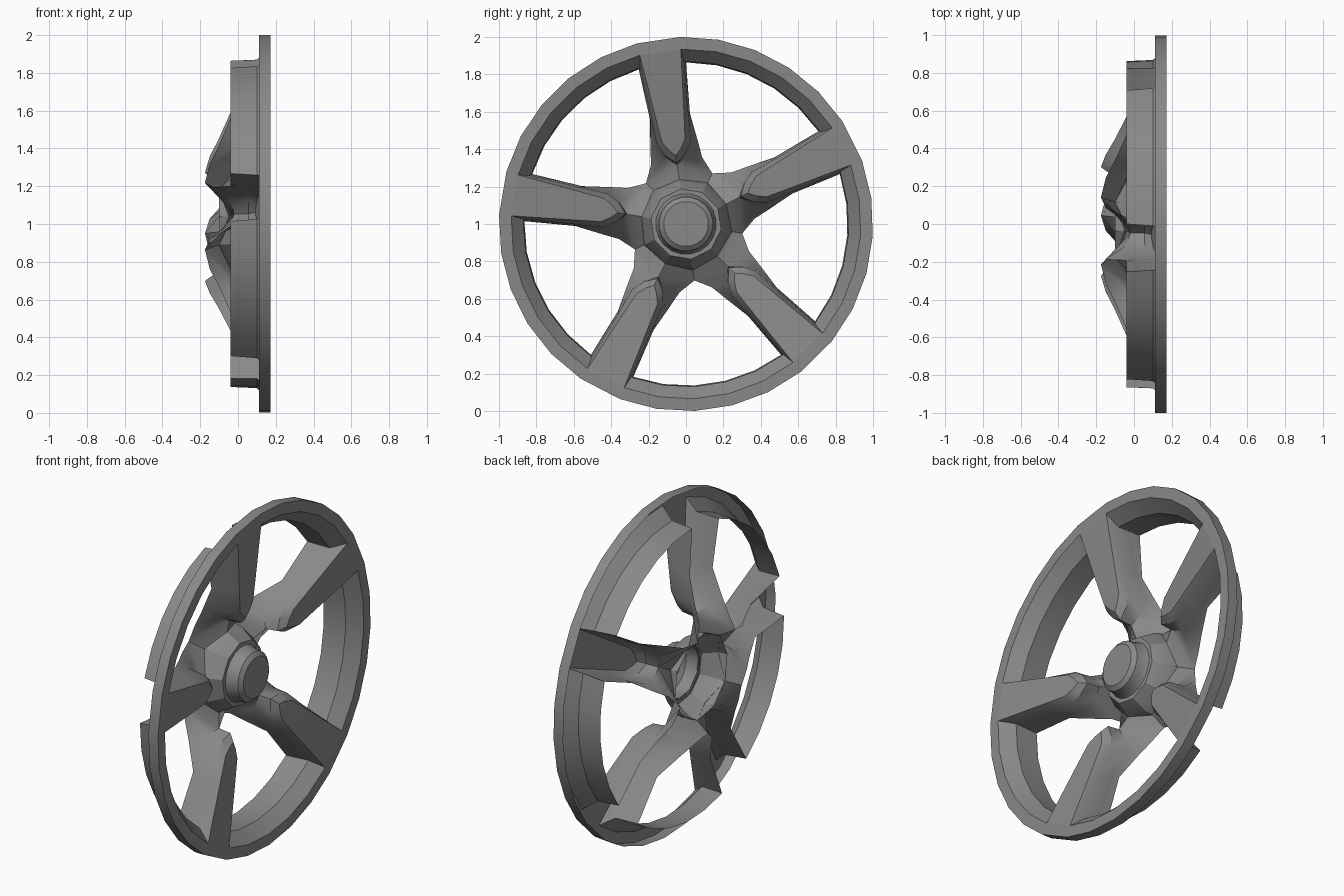
import bpy, bmesh
from math import sin, cos, pi, radians

if "Cube" in bpy.data.objects:
    bpy.data.objects.remove(bpy.data.objects["Cube"])

SPOKES = 5
FIRST = radians(98.5)          # angle of the upper spoke in the y-z plane
STEP = 2 * pi / SPOKES

grey = bpy.data.materials.new("dark_metal")
grey.diffuse_color = (0.25, 0.25, 0.25, 1)
grey.use_nodes = True
grey.node_tree.nodes["Principled BSDF"].inputs["Base Color"].default_value = grey.diffuse_color


def polar(r, ang, x):
    return (x, r * cos(ang), 1 + r * sin(ang))


def finish(name, bm, smooth=32):
    bmesh.ops.remove_doubles(bm, verts=bm.verts, dist=0.0005)
    bmesh.ops.recalc_face_normals(bm, faces=bm.faces)
    me = bpy.data.meshes.new(name)
    bm.to_mesh(me)
    bm.free()
    me.materials.append(grey)
    ob = bpy.data.objects.new(name, me)
    bpy.context.collection.objects.link(ob)
    bpy.ops.object.select_all(action='DESELECT')
    ob.select_set(True)
    bpy.context.view_layer.objects.active = ob
    bpy.ops.object.shade_smooth_by_angle(angle=radians(smooth))
    return ob


def face(bm, pts):
    """Add a face, dropping repeated corners."""
    clean = []
    for p in pts:
        if p not in clean:
            clean.append(p)
    if len(clean) > 2:
        bm.faces.new([bm.verts.new(p) for p in clean])


def strip(bm, a, b):
    for i in range(len(a) - 1):
        face(bm, [a[i], a[i + 1], b[i + 1], b[i]])


def lathe(name, profile, sides, smooth, cap=False):
    """Revolve (radius, x) points about the wheel axis."""
    bm = bmesh.new()
    rings = [[polar(r, FIRST + 2 * pi * i / sides, x) for i in range(sides)] for r, x in profile]
    for a, b in zip(rings, rings[1:]):
        strip(bm, a + a[:1], b + b[:1])
    if cap:
        face(bm, rings[-1])
    return finish(name, bm, smooth)


# Rim: full flange open behind, with a barrel wall only across each window
def window_arc(k, r, x, half):
    h = radians(half)
    return [polar(r, FIRST + k * STEP + h + (STEP - 2 * h) * i / 5, x) for i in range(6)]


FLANGE = [(1.0, 0.11, 6.8), (1.0, 0.173, 6.8), (0.935, 0.173, 6.8)]
BARREL = [(0.935, 0.173, 6.8), (0.87, 0.10, 7.8), (0.864, -0.04, 8.5)]
bm = bmesh.new()
for prof, full in ((FLANGE, True), (BARREL, False)):
    for k in range(SPOKES):
        rows = []
        for r, x, half in prof:
            arc = window_arc(k, r, x, half)
            if full:
                arc.append(window_arc((k + 1) % SPOKES, r, x, half)[0])
            rows.append(arc)
        for a, b in zip(rows, rows[1:]):
            strip(bm, a, b)
finish("rim", bm)


# Spokes: open-backed channels ending in a raised point above a web that meets the hub
def edge(r, deg, x):
    return (r * cos(radians(deg)), r * sin(radians(deg)), x)


# rows run (along, half width, x): centre, face edge, chamfer edge, wall foot, back edge
TOP, TIP, FOOT, ROOT = (0.37, 0, 0.09), (0.327, 0, 0.055), (0.32, 0, -0.02), (0.235, 0, -0.05)
RIM_FOOT = edge(0.866, 8.2, 0.03)
ROWS = [
    [(0.929, 0, 0.173), edge(0.935, 6.8, 0.173), edge(0.87, 7.8, 0.10), RIM_FOOT, edge(0.864, 8.5, -0.04)],
    [(0.60, 0, 0.125), (0.60, 0.078, 0.125), (0.60, 0.1, 0.075), (0.59, 0.104, 0.0), (0.58, 0.108, -0.04)],
    [(0.45, 0, 0.103), (0.45, 0.062, 0.103), (0.44, 0.092, 0.06), (0.435, 0.1, -0.04), (0.43, 0.128, -0.105)],
    [(0.40, 0, 0.095), (0.40, 0.03, 0.095), (0.375, 0.055, 0.057), (0.37, 0.06, -0.04), (0.34, 0.138, -0.15)],
    [TOP, TOP, TIP, FOOT, edge(0.305, 36, -0.175)],
]
bm = bmesh.new()
for k in range(SPOKES):
    t = FIRST + k * STEP
    for s in (1, -1):
        rows = [[(x, a * cos(t) - s * p * sin(t), 1 + a * sin(t) + s * p * cos(t))
                 for a, p, x in row] for row in ROWS + [[ROOT, edge(0.25, 36, -0.10)]]]
        root = rows.pop()
        for a, b in zip(rows, rows[1:]):
            strip(bm, a, b)
        strip(bm, rows[-1][3:], root)
finish("spokes", bm)

# Hub cone, open at the back, and its stepped centre cap
lathe("hub", [(0.25, -0.10), (0.24, -0.05), (0.19, 0.03), (0.16, 0.03)], 10, 20)
lathe("centre_cap", [(0.165, 0.025), (0.152, 0.05), (0.145, 0.10), (0.12, 0.12)], 20, 25, True)
